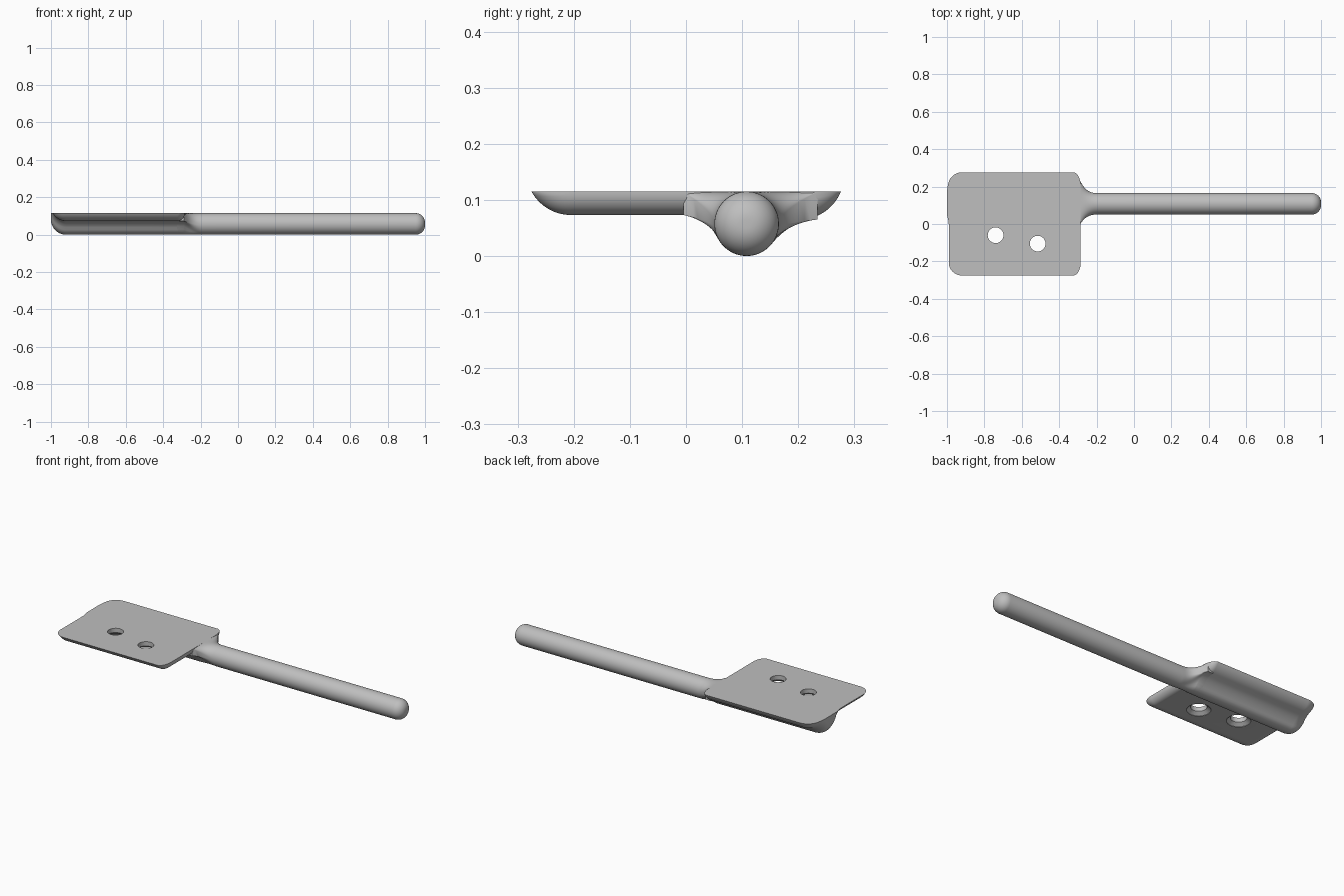
import bpy, bmesh
from math import sin, cos, pi, sqrt, hypot

TOP = 0.115                   # flat upper face
ROD_Y, ROD_R = 0.108, 0.0575  # handle axis and radius
X0, X1, Y0, Y1 = -1.0, -0.285, -0.285, 0.282   # paddle before rounding
R_OUT, R_NECK = 0.08, 0.04    # underside rounding radii

cube = bpy.data.objects.get("Cube")
if cube:
    bpy.data.objects.remove(cube, do_unlink=True)

grey = bpy.data.materials.new("plain_grey")
grey.use_nodes = True
colour = (0.52, 0.52, 0.52, 1)
grey.diffuse_color = colour
next(n for n in grey.node_tree.nodes if n.type == 'BSDF_PRINCIPLED').inputs["Base Color"].default_value = colour


def make(name, bm):
    bmesh.ops.remove_doubles(bm, verts=bm.verts, dist=0.00002)
    bmesh.ops.recalc_face_normals(bm, faces=bm.faces)
    mesh = bpy.data.meshes.new(name)
    bm.to_mesh(mesh)
    bm.free()
    mesh.materials.append(grey)
    obj = bpy.data.objects.new(name, mesh)
    bpy.context.collection.objects.link(obj)
    return obj


def loft(name, rings):
    """Skin a list of closed point loops and cap both ends."""
    bm = bmesh.new()
    loops = [[bm.verts.new(p) for p in ring] for ring in rings]
    n = len(loops[0])
    for a, b in zip(loops, loops[1:]):
        for i in range(n):
            j = (i + 1) % n
            bm.faces.new((a[i], a[j], b[j], b[i]))
    bm.faces.new(loops[0])
    bm.faces.new(loops[-1])
    return make(name, bm)


def smooth(obj):
    bpy.ops.object.select_all(action='DESELECT')
    obj.select_set(True)
    bpy.context.view_layer.objects.active = obj
    bpy.ops.object.shade_smooth_by_angle(angle=0.6)


def underside(y):
    """Height of the paddle's underside: thin web, round rib, swept flange."""
    if y < 0:
        return 0.073
    if y < 0.055:
        return 0.073 - 0.036 * (y / 0.055) ** 2
    if y < 0.15:
        return ROD_R - sqrt(ROD_R ** 2 - (y - ROD_Y) ** 2)
    return 0.065 - 0.0455 * (max(0, 0.23 - y) / 0.08) ** 2


def reach(y):
    """How far the rounding runs out before it meets the upper face."""
    h = TOP - underside(y)
    return sqrt(1 - (1 - h / R_OUT) ** 2) if h < R_OUT else 1


def bottom(x, y):
    left, right = max(0, 1 - (x - X0) / R_OUT), max(0, 1 - (X1 - x) / R_NECK)
    a = max(left, right)
    b = max(0, 1 - min(y - Y0, Y1 - y) / R_OUT)
    q = min(1, hypot(a, b))
    if q == 0:
        return underside(y)
    r = ((R_NECK if right else R_OUT) * a * a + R_OUT * b * b) / (a * a + b * b)
    return min(TOP, underside(y) + r * (1 - sqrt(1 - q * q)))


# Paddle: rows from the outer end to the neck, rounded along every lower edge
STEPS, COLS = 14, 90
rows = [(cos(i / STEPS * pi / 2), True) for i in range(STEPS + 1)]
rows += [(sin(i / STEPS * pi / 2), False) for i in range(STEPS + 1)]
bm = bmesh.new()
tops, lows = [], []
for a, outer in rows:
    b = sqrt(max(0, 1 - a * a))
    ya = Y0 + R_OUT * (1 - reach(Y0) * b)
    yb = Y1 - R_OUT * (1 - reach(Y1) * b)
    top, low = [], []
    for j in range(COLS + 1):
        u = j / COLS
        u = 0.6 * u + 0.4 * (1 - cos(pi * u)) / 2
        y = ya + (yb - ya) * u
        x = X0 + R_OUT * (1 - a * reach(y)) if outer else X1 - R_NECK * (1 - a)
        top.append(bm.verts.new((x, y, TOP)))
        low.append(bm.verts.new((x, y, bottom(x, y))))
    tops.append(top)
    lows.append(low)
for i in range(len(rows) - 1):
    for j in range(COLS):
        for g in (tops, lows):
            bm.faces.new((g[i][j], g[i + 1][j], g[i + 1][j + 1], g[i][j + 1]))
    for j in (0, COLS):
        bm.faces.new((tops[i][j], tops[i + 1][j], lows[i + 1][j], lows[i][j]))
for i in (0, -1):
    for j in range(COLS):
        bm.faces.new((tops[i][j], tops[i][j + 1], lows[i][j + 1], lows[i][j]))
paddle = make("paddle", bm)

# Two screw holes, countersunk from below
for x, y in ((-0.74, -0.06), (-0.515, -0.105)):
    profile = ((0.062, 0.02), (0.062, 0.075), (0.042, 0.09), (0.042, 0.2))
    cutter = loft("hole_cutter", [[(x + r * cos(k * pi / 24), y + r * sin(k * pi / 24), z)
                                   for k in range(48)] for r, z in profile])
    cutter.hide_render = True
    mod = paddle.modifiers.new("hole", 'BOOLEAN')
    mod.operation, mod.solver, mod.object = 'DIFFERENCE', 'EXACT', cutter
    bpy.context.view_layer.objects.active = paddle
    bpy.ops.object.modifier_apply(modifier=mod.name)
    bpy.data.objects.remove(cutter, do_unlink=True)
smooth(paddle)

# Handle: flared neck that becomes a round rod with a rounded tip
SIDES = 64
angles = [2 * pi * k / SIDES for k in range(SIDES)]


def neck_ring(x):
    t = min(1, max(0, (-0.19 - x) / 0.1))
    w, wz = t ** 3, t ** 1.8
    ring = []
    for th in angles:
        cy, cz = ROD_Y + ROD_R * cos(th), ROD_R + ROD_R * sin(th)
        fy = 0.115 + 0.12 * cos(th)
        fz = TOP - 0.0003 if th <= pi else underside(fy)
        ring.append((x, cy + (fy - cy) * w, cz + (fz - cz) * wz))
    return ring


def rod_ring(x, r):
    return [(x, ROD_Y + r * cos(th), ROD_R + r * sin(th)) for th in angles]


rings = [neck_ring(-0.325)] + [neck_ring(-0.29 + 0.1 * i / 16) for i in range(17)]
TIP = 0.05
for i in range(11):
    s = i / 10 * pi / 2
    rings.append(rod_ring(1 - TIP * (1 - sin(s)), ROD_R - TIP * (1 - cos(s))))
smooth(loft("handle", rings))
